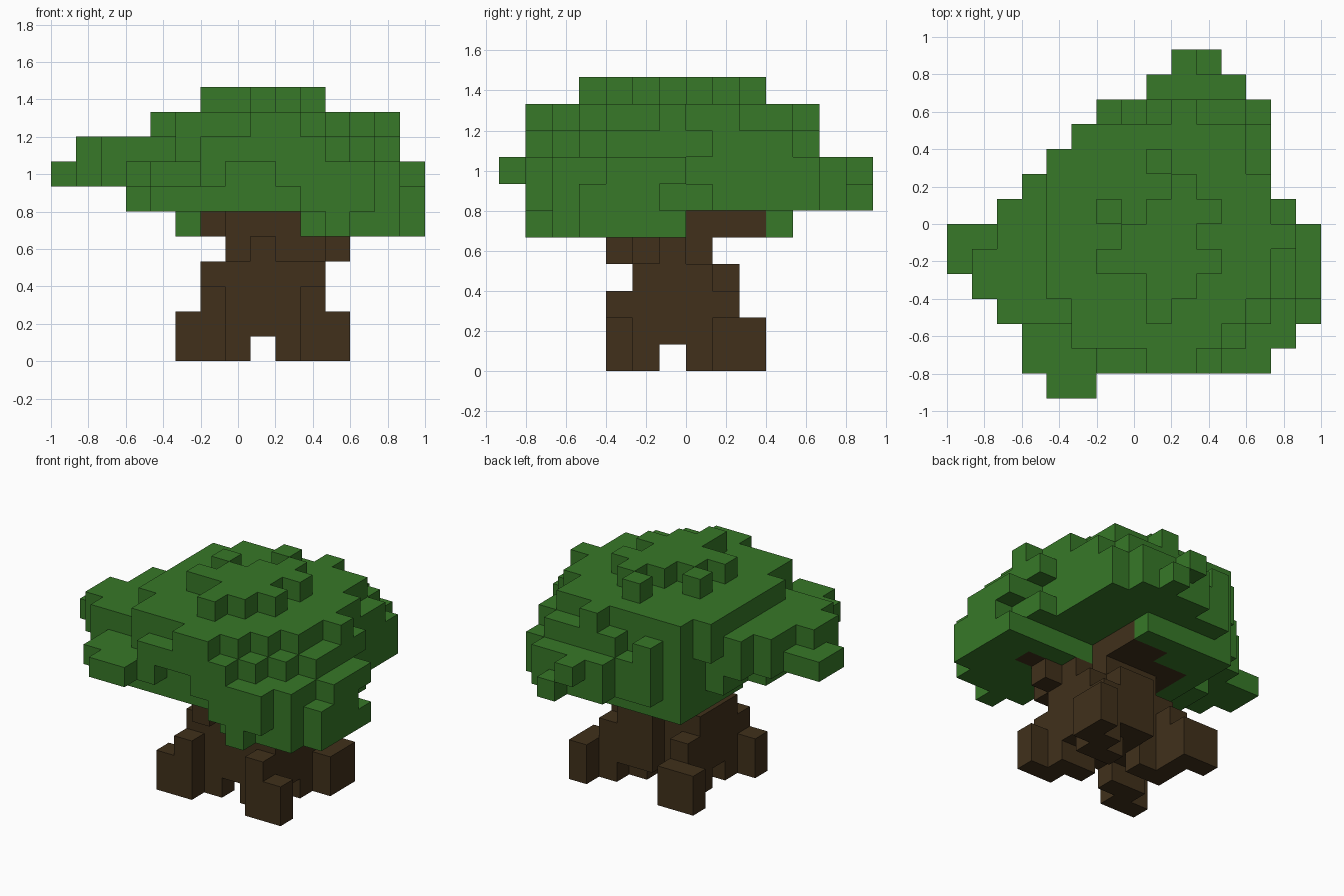
import bpy
import bmesh
from mathutils import Vector

UNIT = 2 / 15                       # edge length of one block
ORIGIN = Vector((-1, -7 * UNIT, 0))  # corner of the block grid

cube = bpy.data.objects.get("Cube")
if cube:
    bpy.data.objects.remove(cube, do_unlink=True)


def make_material(name, colour):
    material = bpy.data.materials.new(name)
    material.use_nodes = True
    material.diffuse_color = colour
    shader = material.node_tree.nodes["Principled BSDF"]
    shader.inputs["Base Color"].default_value = colour
    shader.inputs["Roughness"].default_value = 1
    return material


def box(columns, rows, layers):
    """Blocks filling inclusive ranges along x, y and z."""
    return {(i, j, k)
            for i in range(columns[0], columns[1] + 1)
            for j in range(rows[0], rows[1] + 1)
            for k in range(layers[0], layers[1] + 1)}


def slab(layer, first_row, spans):
    """One layer of blocks, given the x span of each successive row."""
    cells = set()
    for offset, span in enumerate(spans):
        row = first_row + offset
        cells |= box(span, (row, row), (layer, layer))
    return cells


def build_blocks(name, cells, material):
    """Mesh the exposed faces of a set of blocks."""
    bm = bmesh.new()
    for cell in sorted(cells):
        for axis in range(3):
            for side in (0, 1):
                neighbour = list(cell)
                neighbour[axis] += 2 * side - 1
                if tuple(neighbour) in cells:
                    continue
                u, v = (axis + 1) % 3, (axis + 2) % 3
                corners = []
                for du, dv in ((0, 0), (1, 0), (1, 1), (0, 1)):
                    point = Vector(cell)
                    point[axis] += side
                    point[u] += du
                    point[v] += dv
                    corners.append(bm.verts.new(point * UNIT + ORIGIN))
                bm.faces.new(corners if side else corners[::-1])
    bmesh.ops.remove_doubles(bm, verts=bm.verts[:], dist=UNIT / 100)
    mesh = bpy.data.meshes.new(name)
    bm.to_mesh(mesh)
    bm.free()
    mesh.materials.append(material)
    obj = bpy.data.objects.new(name, mesh)
    bpy.context.collection.objects.link(obj)


leaf_green = make_material("leaf green", (0.038, 0.188, 0.021, 1))
bark_brown = make_material("bark brown", (0.052, 0.030, 0.011, 1))

# Roots: four spreading feet with a cross-shaped gap between them
roots = box((5, 6), (4, 4), (0, 1)) | box((10, 11), (4, 4), (0, 1))
roots |= box((6, 7), (5, 5), (0, 1)) | box((9, 10), (5, 5), (0, 1))
roots |= box((5, 6), (9, 9), (0, 1)) | box((11, 11), (8, 9), (0, 1))
roots |= box((6, 7), (7, 7), (0, 1)) | box((9, 10), (7, 7), (0, 1))
roots |= box((6, 6), (8, 8), (0, 2)) | box((10, 10), (8, 8), (0, 2))
roots |= box((6, 6), (4, 4), (2, 2)) | box((10, 10), (4, 4), (2, 2))

# Trunk: narrow waist that flares into branches
trunk = box((7, 9), (5, 7), (1, 4)) | box((6, 10), (5, 7), (1, 3))
trunk |= box((8, 9), (8, 8), (1, 3))
trunk |= box((10, 10), (5, 6), (4, 4)) | box((11, 11), (5, 5), (4, 4))
trunk |= box((9, 10), (4, 4), (4, 4)) | box((7, 7), (4, 4), (4, 4))
branches = box((6, 9), (5, 8), (5, 5)) | box((7, 9), (4, 4), (5, 5))
branches |= box((8, 9), (9, 9), (5, 5)) | box((10, 12), (5, 5), (5, 5))
build_blocks("trunk", roots | trunk | branches, bark_brown)

# Canopy: hanging edge
leaves = slab(5, 1, [(11, 11), (10, 13), (10, 14), (10, 14), (10, 14), (10, 14)])
leaves |= box((5, 9), (10, 10), (5, 5)) | box((5, 7), (9, 9), (5, 5))
leaves |= box((5, 5), (6, 8), (5, 5))
leaves -= branches

# Canopy: lower layer
leaves |= slab(6, 1, [(10, 12), (4, 13), (3, 14), (3, 14), (3, 14), (3, 13),
                      (4, 13), (4, 12), (5, 12), (5, 12), (6, 12), (8, 11),
                      (10, 10)])

# Canopy: widest layer, with a notch in the front edge
leaves |= slab(7, 0, [(4, 5), (3, 6), (3, 13), (2, 13), (1, 14), (0, 14),
                      (0, 14), (2, 12), (3, 12), (5, 12), (5, 12), (6, 12),
                      (8, 11), (9, 9)])
leaves |= box((9, 12), (1, 1), (7, 7))

# Canopy: upper layers
leaves |= slab(8, 1, [(6, 10), (5, 11), (2, 12), (1, 13), (1, 13), (2, 13),
                      (2, 13), (3, 12), (4, 12), (5, 12), (8, 11)])
leaves |= {(6, 11, 8)}
leaves |= slab(9, 1, [(8, 9), (5, 10), (5, 11), (4, 12), (4, 12), (4, 13),
                      (4, 12), (4, 12), (4, 11), (5, 11), (9, 9)])

# Canopy: crown tufts
leaves |= slab(10, 3, [(8, 8), (8, 9), (6, 10), (7, 9), (8, 10), (9, 9)])
leaves |= {(6, 7, 10), (8, 9, 10)}
build_blocks("canopy", leaves, leaf_green)
